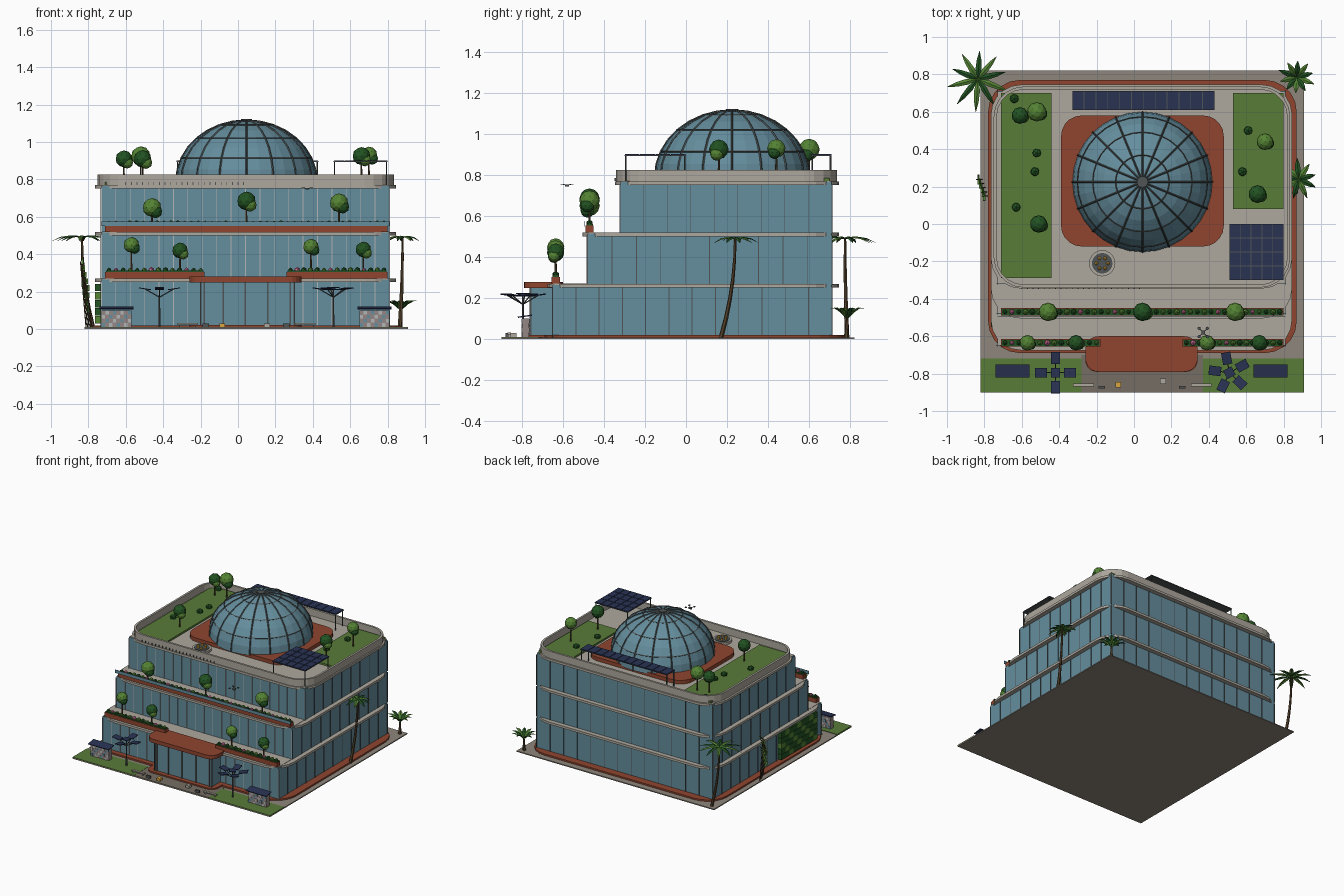
import bpy, bmesh, math, random
from mathutils import Vector, Matrix

if "Cube" in bpy.data.objects:
    bpy.data.objects.remove(bpy.data.objects["Cube"])
random.seed(4)
C = dict(glass=(.13, .27, .34), terra=(.28, .06, .028), stone=(.42, .39, .34), pave=(.27, .24, .20),
         path=(.18, .155, .125), lawn=(.10, .20, .04), dark=(.016, .085, .016), leaf=(.09, .23, .035),
         solar=(.022, .032, .085), frame=(.08, .09, .09), trunk=(.09, .055, .025), pink=(.6, .15, .3),
         yellow=(.7, .38, .05), tile=(.3, .24, .23), light=(.45, .47, .47))
MATS = {}
for k, c in C.items():
    MATS[k] = bpy.data.materials.new(k)
    MATS[k].diffuse_color = (*c, 1)


class Part:
    """Collects primitives into one mesh object."""
    def __init__(self, name, mat):
        self.name, self.mat, self.bm = name, mat, bmesh.new()

    def box(self, x0, x1, y0, y1, z0, z1):
        m = Matrix.Translation(((x0+x1)/2, (y0+y1)/2, (z0+z1)/2)) @ Matrix.Diagonal((x1-x0, y1-y0, z1-z0, 1))
        bmesh.ops.create_cube(self.bm, size=1, matrix=m)
        return self

    def slab(self, centre, size, rot):
        m = Matrix.Translation(centre) @ rot @ Matrix.Diagonal((*size, 1))
        bmesh.ops.create_cube(self.bm, size=1, matrix=m)
        return self

    def stick(self, p, q, r, r2=None, n=6):
        p, q = Vector(p), Vector(q)
        m = Matrix.Translation((p+q)/2) @ (q-p).to_track_quat('Z', 'Y').to_matrix().to_4x4()
        bmesh.ops.create_cone(self.bm, cap_ends=True, segments=n, radius1=r, radius2=r if r2 is None else r2,
                              depth=(q-p).length, matrix=m)
        return self

    def ball(self, c, r, sub=1, sz=1):
        bmesh.ops.create_icosphere(self.bm, subdivisions=sub, radius=r,
                                   matrix=Matrix.Translation(c) @ Matrix.Diagonal((1, 1, sz, 1)))
        return self

    def rounded(self, x0, x1, y0, y1, z0, z1, r, hole=0):
        """Rounded rectangle prism, or a ring of wall thickness `hole`."""
        def loop(d, z):
            out = []
            for cx, cy, a in ((x1-r, y1-r, 0), (x0+r, y1-r, 90), (x0+r, y0+r, 180), (x1-r, y0+r, 270)):
                for i in range(6):
                    t = math.radians(a + 18*i)
                    out.append(self.bm.verts.new((cx+(r-d)*math.cos(t), cy+(r-d)*math.sin(t), z)))
            return out
        loops = [loop(0, z0), loop(0, z1)]
        if hole:
            loops += [loop(hole, z1), loop(hole, z0), loops[0]]
        else:
            self.bm.faces.new(loops[0][::-1])
            self.bm.faces.new(loops[1])
        for a, b in zip(loops, loops[1:]):
            for i in range(24):
                j = (i+1) % 24
                self.bm.faces.new((a[i], a[j], b[j], b[i]))
        return self

    def done(self):
        me = bpy.data.meshes.new(self.name)
        self.bm.to_mesh(me)
        self.bm.free()
        me.materials.append(MATS[self.mat])
        bpy.context.collection.objects.link(bpy.data.objects.new(self.name, me))


# Site: plate, lawns, path, plinth
Part('ground_plate', 'pave').box(-.82, .91, -.90, .82, 0, .008).done()
Part('front_lawns', 'lawn').box(-.82, -.28, -.90, -.72, .002, .012).box(.37, .91, -.90, -.72, .002, .012).done()
Part('entrance_path', 'path').box(-.28, .37, -.90, -.70, .002, .011).done()
Part('plinth', 'terra').rounded(-.78, .87, -.69, .77, .002, .02, .17).rounded(-.26, .34, -.79, -.6, .002, .021, .06).done()

# Three stepped glass storeys, their slabs and mullions
X0, X1, YB = -.73, .81, .71
floors = [(-.65, .01, .265), (-.48, .265, .515), (-.32, .515, .765)]
glass, slabs = Part('glass_storeys', 'glass'), Part('floor_slabs', 'stone')
decks, front, side = Part('terrace_decks', 'stone'), Part('front_mullions', 'light'), Part('side_mullions', 'frame')
for yf, z0, z1 in floors:
    glass.box(X0, X1, yf, YB, z0, z1)
    slabs.rounded(-.765, .845, yf-.025, .745, z1-.014, z1+.004, .16)
    decks.box(X0+.003, X1-.003, yf+.003, YB-.003, z1-.003, z1+.006)
    for i in range(21):
        x = X0 + (X1-X0)*i/20
        front.box(x-.002, x+.002, yf-.004, yf+.002, z0, z1-.01)
    for i in range(14):
        x = X0 + (X1-X0)*i/13
        side.box(x-.002, x+.002, YB-.002, YB+.004, z0, z1-.01)
    n = round((YB-yf)/.115)
    for i in range(n+1):
        y = yf + (YB-yf)*i/n
        for x in (X0, X1):
            side.box(x-.004, x+.004, y-.002, y+.002, z0, z1-.01)
for p in (glass, slabs, decks, front, side):
    p.done()

# Entrance lobby with canopy, posts and door
Part('entrance_lobby', 'glass').box(-.2, .3, -.755, -.64, .02, .25).done()
Part('entrance_canopy', 'terra').rounded(-.26, .34, -.79, -.6, .25, .28, .07).done()
posts = Part('entrance_posts', 'frame')
for x in (-.2, -.18, -.08, .04, .16, .28, .3):
    posts.box(x-.004, x+.004, -.762, -.752, .02, .25)
posts.done()

# Roof parapet, lawns, dome base
Part('roof_parapet', 'stone').rounded(-.75, .835, -.34, .735, .765, .825, .16, .016).done()
Part('roof_lawns', 'lawn').box(-.71, -.44, -.29, .70, .768, .785).box(.53, .80, .08, .70, .768, .785).done()
Part('dome_base', 'terra').rounded(-.39, .48, -.12, .58, .768, .80, .11).done()

# Dome shell, ribs and rings
DC, DR, DZ, DH = (.045, .225), .375, .79, .325
def dome(a, e, k=1.0):
    return Vector((DC[0]+DR*k*math.cos(e)*math.cos(a), DC[1]+DR*k*math.cos(e)*math.sin(a), DZ+DH*k*math.sin(e)))
shell, ribs = Part('dome_glass', 'glass'), Part('dome_ribs', 'frame')
N, M = 32, 8
grid = [[shell.bm.verts.new(dome(2*math.pi*i/N, math.pi/2*j/M)) for i in range(N)] for j in range(M)]
top = shell.bm.verts.new(dome(0, math.pi/2))
for i in range(N):
    k = (i+1) % N
    for j in range(M-1):
        shell.bm.faces.new((grid[j][i], grid[j][k], grid[j+1][k], grid[j+1][i]))
    shell.bm.faces.new((grid[-1][i], grid[-1][k], top))
    a, b = 2*math.pi*i/N, 2*math.pi*(i+1)/N
    for j in (2, 4, 6):
        e = math.pi/2*j/M
        ribs.stick(dome(a, e, 1.003), dome(b, e, 1.003), .004, n=4)
    if i % 2 == 0:
        for j in range(M):
            ribs.stick(dome(a, math.pi/2*j/M, 1.003), dome(a, math.pi/2*(j+1)/M, 1.003), .005, n=4)
ribs.stick(dome(0, math.pi/2), dome(0, math.pi/2)+Vector((0, 0, .008)), .03, n=12)
shell.done()
ribs.done()

# Roof solar pergolas
panels, frames = Part('solar_panels', 'solar'), Part('solar_frames', 'frame')
for x0, x1, y0, y1, nx, ny in ((-.33, .43, .61, .71, 12, 1), (.51, .80, -.30, .0, 5, 4)):
    frames.box(x0, x1, y0, y1, .893, .897)
    w, d = (x1-x0)/nx, (y1-y0)/ny
    for i in range(nx):
        for j in range(ny):
            panels.box(x0+i*w+.002, x0+(i+1)*w-.002, y0+j*d+.002, y0+(j+1)*d-.002, .896, .902)
    for x in (x0+.006, x1-.006):
        for y in (y0+.006, y1-.006):
            frames.stick((x, y, .77), (x, y, .895), .004)

# Solar trees on the front lawns
for cx, n, a0 in ((-.42, 4, 0), (.51, 5, .5)):
    cy = -.795
    frames.stick((cx, cy, .01), (cx, cy, .21), .006, .004)
    panels.slab((cx, cy, .222), (.05, .05, .005), Matrix.Rotation(a0, 4, 'Z'))
    for i in range(n):
        a = a0 + 2*math.pi*i/n
        c = Vector((cx+.078*math.cos(a), cy+.078*math.sin(a), .215))
        frames.stick((cx, cy, .17), c, .003)
        panels.slab(c, (.065, .05, .005), Matrix.Rotation(a, 4, 'Z') @ Matrix.Rotation(-.15, 4, 'Y'))

# Tiled kiosks with sloping panel roofs
tiles, blues = Part('kiosk_walls', 'tile'), Part('kiosk_blue_tiles', 'glass')
greys = Part('kiosk_pale_tiles', 'light')
for x0 in (-.73, .65):
    tiles.box(x0, x0+.16, -.80, -.765, .01, .10)
    for i in range(8):
        for j in range(4):
            p = (blues if (i*3+j) % 4 == 0 else greys)
            if (i+j) % 2 == 0:
                p.box(x0+i*.02+.001, x0+i*.02+.019, -.802, -.763, .012+j*.022, .032+j*.022)
    panels.slab((x0+.08, -.785, .112), (.18, .07, .006), Matrix.Rotation(.15, 4, 'X'))
for p in (panels, frames, tiles, blues, greys):
    p.done()

# Planters, terrace rail, hedges and flowers
planters, rail = Part('planters', 'terra'), Part('terrace_rails', 'glass')
dark, leaf, pink = Part('dark_foliage', 'dark'), Part('light_foliage', 'leaf'), Part('flowers', 'pink')
for x0, x1, y, z in ((-.71, -.18, -.635, .27), (.26, .80, -.635, .27), (-.71, .80, -.47, .52)):
    planters.box(x0, x1, y-.02, y+.02, z, z+.034)
    dark.box(x0+.005, x1-.005, y-.016, y+.016, z+.03, z+.042)
    n = int((x1-x0)/.036)
    for i in range(n):
        x = x0+.02+(x1-x0-.04)*i/(n-1)
        (pink if i % 5 == 1 else leaf if i % 2 else dark).ball((x, y, z+.045), random.uniform(.012, .018))
planters.done()
rail.box(-.73, .81, -.498, -.494, .55, .575)
rail.done()
pink.done()

# Trees: (x, y, base z, crown z, crown radius)
trunks = Part('tree_trunks', 'trunk')
trees = [(x, -.635, .30, z, .042) for x, z in ((-.57, .45), (-.31, .42), (.39, .44), (.67, .425))]
trees += [(x, -.47, .55, z, .05) for x, z in ((-.46, .65), (.045, .685), (.54, .675))]
trees += [(-.61, .58, .78, .91, .045), (-.52, .60, .78, .925, .052), (-.51, 0, .78, .91, .047),
          (.70, .44, .78, .93, .045), (.66, .16, .78, .925, .048)]
for i, (x, y, z0, z, r) in enumerate(trees):
    trunks.stick((x, y, z0), (x, y, z), .006, .004)
    p, q = (dark, leaf) if i % 2 else (leaf, dark)
    p.ball((x, y, z), r, 2)
    q.ball((x+r*.4, y-r*.2, z-r*.45), r*.7, 2)
for x, y in ((-.64, .67), (-.52, .38), (-.53, .28), (-.63, .09), (.61, .5), (.58, .28)):
    dark.ball((x, y, .795), .026, 1, .8)

# Green wall and bamboo on the left side
for i in range(9):
    for j in range(5):
        (dark if (i*2+j) % 3 else leaf).box(-.765, -.733, -.55+i*.05, -.503+i*.05, .03+j*.043, .07+j*.043)
for k in range(5):
    x, y, h = -.80-.008*k, .15+.022*k, .22+.035*k
    trunks.stick((x+.02, y, .005), (x-.01, y, h), .003)
    for j in range(4):
        z, s = h-.04*j, (-1)**j
        leaf.slab((x, y+.012*s, z), (.012, .04, .003), Matrix.Rotation(.8*s, 4, 'X'))

# Palms: curved trunk plus tapering fronds
def palm(base, tip, radius, n, rise, droop):
    base, tip = Vector(base), Vector(tip)
    pts = [Vector((*base.lerp(tip, 1-(1-t)**2).xy, base.z+(tip.z-base.z)*t)) for t in (0, .2, .4, .6, .8, 1)]
    for i in range(5):
        trunks.stick(pts[i], pts[i+1], .012-.0012*i, .011-.0012*i)
    for k in range(n):
        a = 2*math.pi*k/n + .25
        d, s = Vector((math.cos(a), math.sin(a), 0)), Vector((-math.sin(a), math.cos(a), 0))
        p = leaf if k % 2 else dark
        L, rows = radius*random.uniform(.85, 1.05), []
        for t, w in ((0, .004), (.35, .016), (.7, .012), (1, .001)):
            c = tip + d*L*t + Vector((0, 0, rise*t-droop*t*t))
            rows.append([p.bm.verts.new(v) for v in (c-s*w-Vector((0, 0, w*.4)), c, c+s*w-Vector((0, 0, w*.4)))])
        for r0, r1 in zip(rows, rows[1:]):
            for i in (0, 1):
                p.bm.faces.new((r0[i], r0[i+1], r1[i+1], r1[i]))
palm((-.775, .785, .005), (-.835, .775, .49), .17, 10, .06, .08)
palm((.865, .17, .005), (.88, .24, .49), .11, 9, .05, .07)
palm((.87, .78, .005), (.87, .785, .10), .10, 10, .14, .09)
for p in (trunks, dark, leaf):
    p.done()

# Fire pit, benches, stools, balustrade pegs and small drone
pit = Part('fire_pit', 'stone').stick((-.17, -.21, .768), (-.17, -.21, .79), .07, n=20)
pit.done()
Part('fire_pit_bowl', 'frame').stick((-.17, -.21, .785), (-.17, -.21, .794), .055, n=20).done()
seats = Part('pit_cushions', 'yellow')
for i in range(6):
    seats.ball((-.17+.03*math.cos(i*1.047), -.21+.03*math.sin(i*1.047), .797), .011)
seats.box(-.10, -.07, -.875, -.845, .01, .03).done()
bench = Part('benches', 'stone')
for x in (-.27, .36):
    bench.box(x-.055, x+.055, -.87, -.852, .024, .032)
    for d in (-.045, .04):
        bench.box(x+d, x+d+.006, -.868, -.854, .01, .026)
bench.box(.14, .17, -.855, -.825, .01, .03).done()
bins = Part('bins_and_drone', 'frame').box(-.19, -.155, -.88, -.865, .01, .03).box(.24, .275, -.88, -.865, .01, .03)
bins.box(.36, .38, -.59, -.57, .745, .753)
for dx in (-.022, .022):
    for dy in (-.022, .022):
        bins.stick((.37, -.58, .75), (.37+dx, -.58+dy, .755), .0015, n=4)
        bins.stick((.37+dx, -.58+dy, .754), (.37+dx, -.58+dy, .757), .009, n=8)
for i in range(22):
    bins.box(-.602+i*.03, -.598+i*.03, -.348, -.342, .77, .785)
bins.done()

for m in bpy.data.materials:
    if m.users and not m.is_grease_pencil:
        m.use_nodes = True
        m.node_tree.nodes["Principled BSDF"].inputs["Base Color"].default_value = m.diffuse_color
